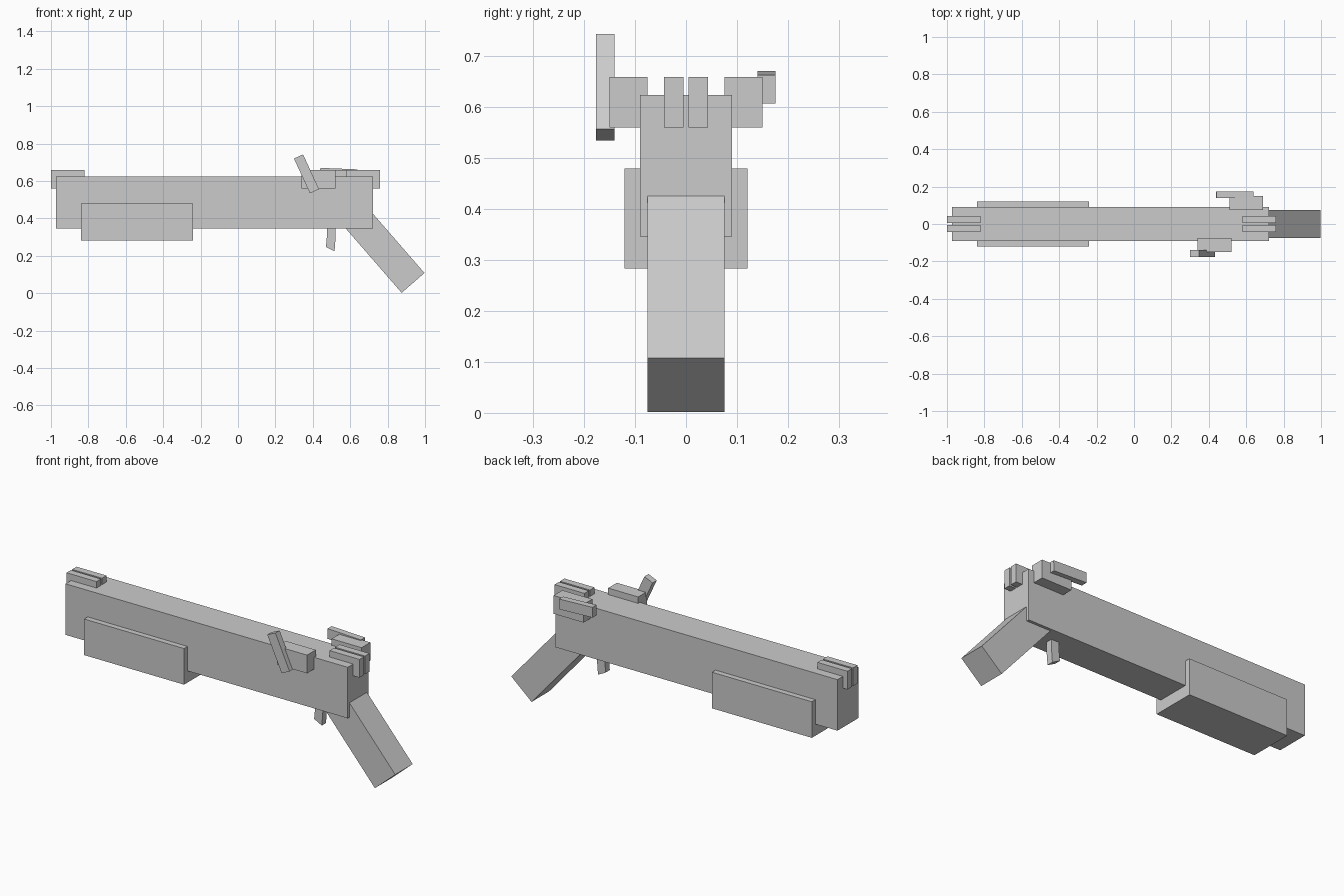
import bpy

if "Cube" in bpy.data.objects:
    bpy.data.objects.remove(bpy.data.objects["Cube"])


def prism(name, profile, y0, y1):
    """Extrude an (x, z) outline along y, giving flat faces."""
    n = len(profile)
    area = sum(profile[i][0] * profile[(i + 1) % n][1] - profile[(i + 1) % n][0] * profile[i][1]
               for i in range(n))
    if area < 0:
        profile = profile[::-1]
    verts = [(x, y, z) for y in (y0, y1) for x, z in profile]
    faces = [list(range(n)), list(range(2 * n - 1, n - 1, -1))]
    faces += [[(i + 1) % n, i, i + n, (i + 1) % n + n] for i in range(n)]
    mesh = bpy.data.meshes.new(name)
    mesh.from_pydata(verts, [], faces)
    obj = bpy.data.objects.new(name, mesh)
    bpy.context.collection.objects.link(obj)
    return obj


def box(name, x0, x1, y0, y1, z0, z1):
    return prism(name, [(x0, z0), (x1, z0), (x1, z1), (x0, z1)], y0, y1)


# Main body and pump forend
box("body", -0.973, 0.722, -0.09, 0.09, 0.346, 0.623)
box("forend", -0.84, -0.24, -0.12, 0.12, 0.283, 0.479)

# Paired sight blades at the muzzle and the rear
for end, x0, x1 in (("front", -1.0, -0.82), ("rear", 0.58, 0.76)):
    for side, y in (("right", -0.024), ("left", 0.024)):
        box(f"{end}_sight_{side}", x0, x1, y - 0.019, y + 0.019, 0.559, 0.658)

# Side blocks carrying the levers
box("right_lever_block", 0.34, 0.52, -0.15, -0.075, 0.559, 0.658)
box("left_lever_block", 0.51, 0.69, 0.075, 0.15, 0.559, 0.658)

# Levers: raised on the right, nearly level on the left
prism("right_lever", [(0.385, 0.534), (0.433, 0.556), (0.348, 0.742), (0.299, 0.720)],
      -0.176, -0.14)
prism("left_lever", [(0.438, 0.615), (0.638, 0.606), (0.640, 0.662), (0.440, 0.670)],
      0.14, 0.175)

# Slanted grip, running up into the body
prism("grip", [(0.875, 0.002), (0.997, 0.108), (0.645, 0.513), (0.523, 0.407)],
      -0.075, 0.075)

# Trigger with a slightly kinked blade
prism("trigger", [(0.475, 0.37), (0.475, 0.30), (0.470, 0.248), (0.516, 0.224),
                  (0.522, 0.30), (0.522, 0.37)], -0.018, 0.018)
